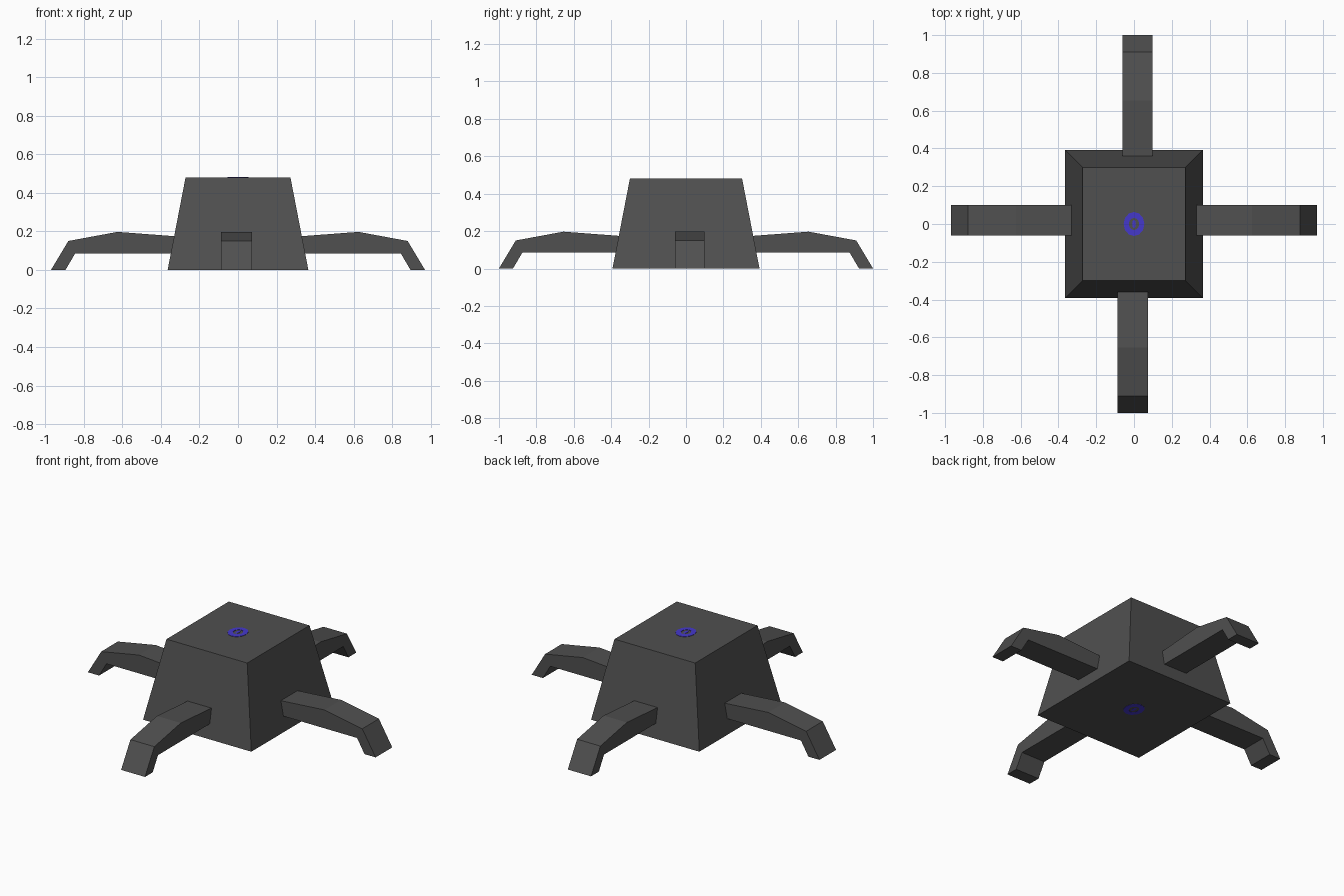
import bpy, bmesh, math
from mathutils import Matrix

if "Cube" in bpy.data.objects:
    bpy.data.objects.remove(bpy.data.objects["Cube"])


def material(name, rgb):
    m = bpy.data.materials.new(name)
    m.diffuse_color = (*rgb, 1)
    m.use_nodes = True
    m.node_tree.nodes["Principled BSDF"].inputs["Base Color"].default_value = m.diffuse_color
    return m


GREY = material("dark grey", (0.08, 0.08, 0.08))
BLUE = material("blue", (0.06, 0.04, 0.6))


def finish(name, bm, mat):
    bmesh.ops.recalc_face_normals(bm, faces=bm.faces)
    me = bpy.data.meshes.new(name)
    bm.to_mesh(me)
    bm.free()
    me.materials.append(mat)
    ob = bpy.data.objects.new(name, me)
    bpy.context.collection.objects.link(ob)
    return ob


# Tapered body
H = 0.48
bm = bmesh.new()
bmesh.ops.create_cube(bm, size=2)
for v in bm.verts:
    hx, hy = (0.272, 0.30) if v.co.z > 0 else (0.365, 0.393)
    v.co = (v.co.x * hx, v.co.y * hy, H if v.co.z > 0 else 0)
finish("body", bm, GREY)


# Bent legs: side profile extruded across its width, then turned about z
def leg(name, angle, root, reach, lo, hi):
    profile = [(root, 0.174), (reach - 0.345, 0.197), (reach - 0.09, 0.15), (reach, 0),
               (reach - 0.075, 0), (reach - 0.125, 0.085), (root, 0.085)]
    bm = bmesh.new()
    face = bm.faces.new([bm.verts.new((x, lo, z)) for x, z in profile])
    ext = bmesh.ops.extrude_face_region(bm, geom=[face])["geom"]
    bmesh.ops.translate(bm, vec=(0, hi - lo, 0),
                        verts=[g for g in ext if isinstance(g, bmesh.types.BMVert)])
    bm.transform(Matrix.Rotation(math.radians(angle), 4, 'Z'))
    finish(name, bm, GREY)


leg("right_leg", 0, 0.32, 0.97, -0.06, 0.10)
leg("left_leg", 180, 0.32, 0.97, -0.10, 0.06)
leg("back_leg", 90, 0.35, 1.0, -0.097, 0.06)
leg("front_leg", 270, 0.35, 1.0, -0.088, 0.073)


# Small oval blue ring with a centre dot, on the top and the underside
def ring(name, z0, z1):
    n = 12
    bm = bmesh.new()
    loops = []
    for k in (1.0, 0.5):
        loops.append([[bm.verts.new((0.055 * k * math.cos(a), 0.064 * k * math.sin(a), z))
                       for a in (2 * math.pi * i / n for i in range(n))] for z in (z0, z1)])
    (ob, ot), (ib, it) = loops
    for i in range(n):
        j = (i + 1) % n
        for p, q in ((ob, ot), (ot, it), (it, ib), (ib, ob)):
            bm.faces.new((p[i], p[j], q[j], q[i]))
    dot = bmesh.ops.create_cone(bm, cap_ends=True, segments=8, radius1=1, radius2=1,
                                depth=z1 - z0)["verts"]
    for v in dot:
        v.co = (v.co.x * 0.01, v.co.y * 0.022, v.co.z + (z0 + z1) / 2)
    finish(name, bm, BLUE)


ring("top_ring", H - 0.002, H + 0.002)
ring("bottom_ring", -0.001, 0.002)
